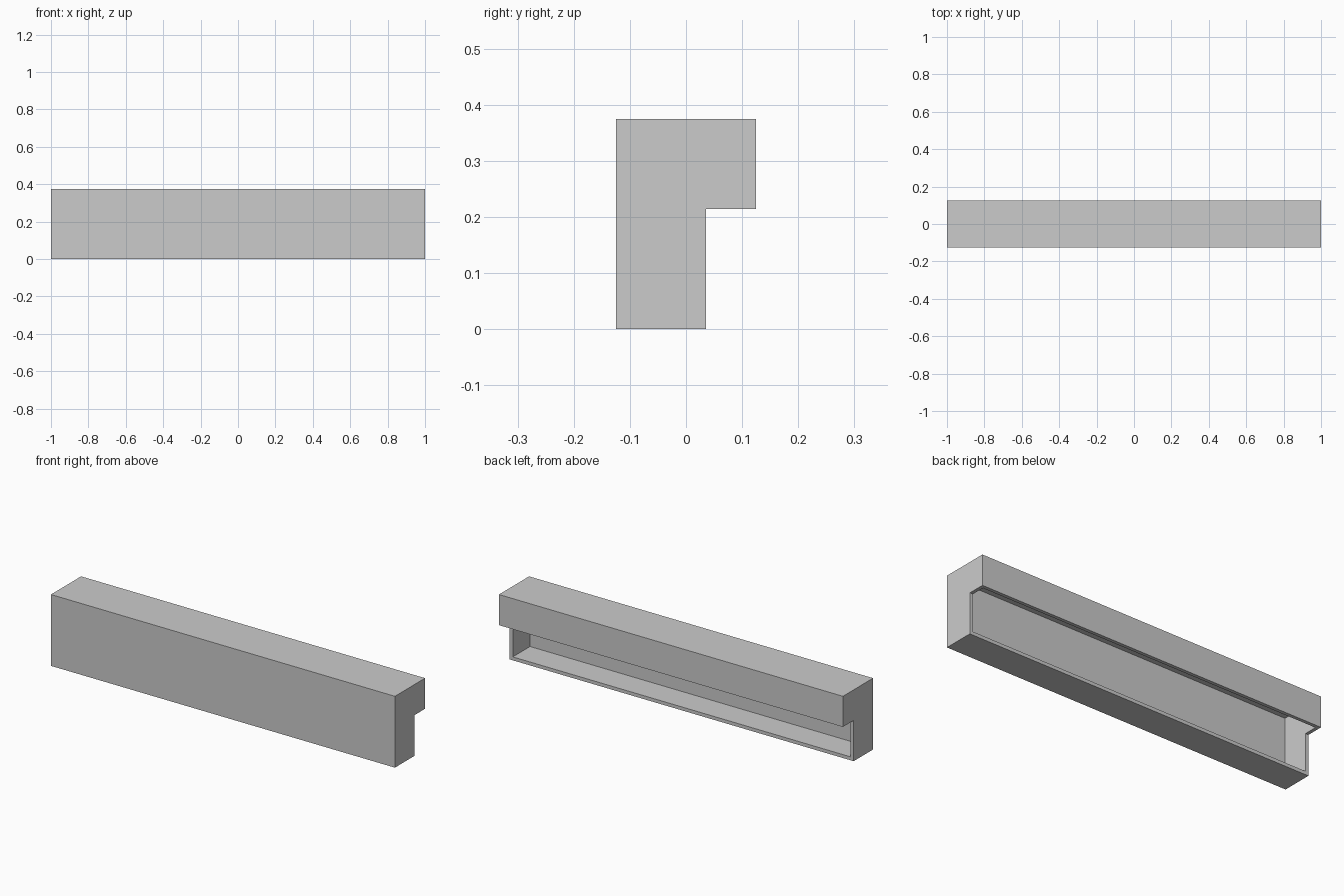
import bpy
import bmesh

cube = bpy.data.objects.get("Cube")
if cube:
    bpy.data.objects.remove(cube, do_unlink=True)

# Plain grey material
grey = bpy.data.materials.new("light_grey")
grey.use_nodes = True
colour = (0.6, 0.6, 0.6, 1)
grey.diffuse_color = colour
grey.node_tree.nodes["Principled BSDF"].inputs["Base Color"].default_value = colour

WALL = 0.018
HALF = 1.0
STEP_Y, STEP_Z = 0.036, 0.214

# L-shaped side profile (y, z), extruded along the length
profile = [(-0.125, 0), (STEP_Y, 0), (STEP_Y, STEP_Z),
           (0.125, STEP_Z), (0.125, 0.375), (-0.125, 0.375)]
bm = bmesh.new()
end = bm.faces.new([bm.verts.new((-HALF, y, z)) for y, z in profile])
extruded = bmesh.ops.extrude_face_region(bm, geom=[end], use_keep_orig=True)
moved = [v for v in extruded["geom"] if isinstance(v, bmesh.types.BMVert)]
bmesh.ops.translate(bm, verts=moved, vec=(2 * HALF, 0, 0))
bmesh.ops.recalc_face_normals(bm, faces=bm.faces)


# Open the lower back and the underside of the overhang
def is_open(face):
    c = face.calc_center_median()
    if abs(face.normal.x) > 0.5:
        return False
    lower_back = face.normal.y > 0.5 and c.z < STEP_Z
    overhang_underside = face.normal.z < -0.5 and c.z > STEP_Z / 2
    return lower_back or overhang_underside


bmesh.ops.delete(bm, geom=[f for f in bm.faces if is_open(f)], context='FACES')

mesh = bpy.data.meshes.new("cover_shell")
bm.to_mesh(mesh)
bm.free()
mesh.materials.append(grey)
shell = bpy.data.objects.new("cover_shell", mesh)
bpy.context.collection.objects.link(shell)

# Wall thickness grows inward
solid = shell.modifiers.new("wall_thickness", 'SOLIDIFY')
solid.thickness = WALL
solid.offset = -1
solid.use_even_offset = True
